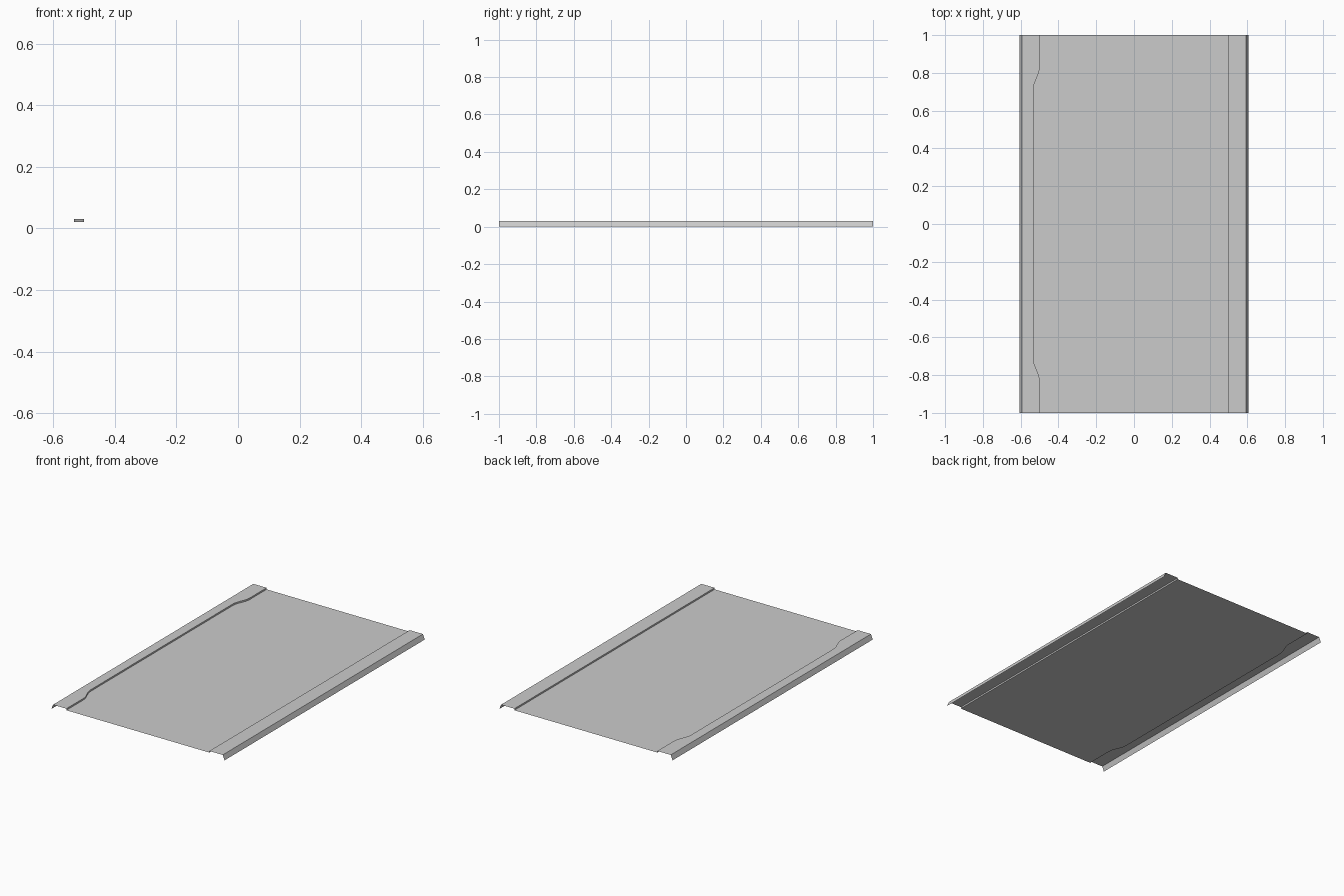
import bpy, bmesh, math

if "Cube" in bpy.data.objects:
    bpy.data.objects.remove(bpy.data.objects["Cube"])

OUT, RIM, CURB, BAY = 0.606, 0.593, 0.50, 0.533   # half widths
TOP, ROAD = 0.031, 0.021                          # heights
Y0, Y1, STEPS = 0.71, 0.83, 8                     # kerb transition range

# stations along the length, dense only where the kerb curves
half = [Y0 + (Y1 - Y0) * i / STEPS for i in range(STEPS + 1)] + [1.0]
YS = [-y for y in reversed(half)] + half


def kerb_x(y):
    t = min(max((abs(y) - Y0) / (Y1 - Y0), 0), 1)
    s = (1 - math.cos(math.pi * t)) / 2
    return -(BAY + (CURB - BAY) * s)


def line(x, z):
    return [(x, y, z) for y in YS]


def kerb(z):
    return [(kerb_x(y), y, z) for y in YS]


def strip(name, a, b):
    """Open sheet between two lengthwise edges, a on the -x side."""
    bm = bmesh.new()
    va = [bm.verts.new(p) for p in a]
    vb = [bm.verts.new(p) for p in b]
    for i in range(len(a) - 1):
        bm.faces.new((va[i], vb[i], vb[i + 1], va[i + 1]))
    me = bpy.data.meshes.new(name)
    bm.to_mesh(me)
    bm.free()
    ob = bpy.data.objects.new(name, me)
    bpy.context.collection.objects.link(ob)
    bpy.context.view_layer.objects.active = ob
    ob.select_set(True)
    bpy.ops.object.shade_smooth_by_angle(angle=math.radians(30))
    ob.select_set(False)


# road surface
strip("road", kerb(ROAD), line(CURB, ROAD))

# left side with the lay-by kerb
strip("left_skirt", line(-OUT, 0), line(-RIM, TOP))
strip("left_pavement", line(-RIM, TOP), kerb(TOP))
strip("left_kerb", kerb(TOP), kerb(ROAD))

# right side with the straight kerb
strip("right_kerb", line(CURB, ROAD), line(CURB, TOP))
strip("right_pavement", line(CURB, TOP), line(RIM, TOP))
strip("right_skirt", line(RIM, TOP), line(OUT, 0))
